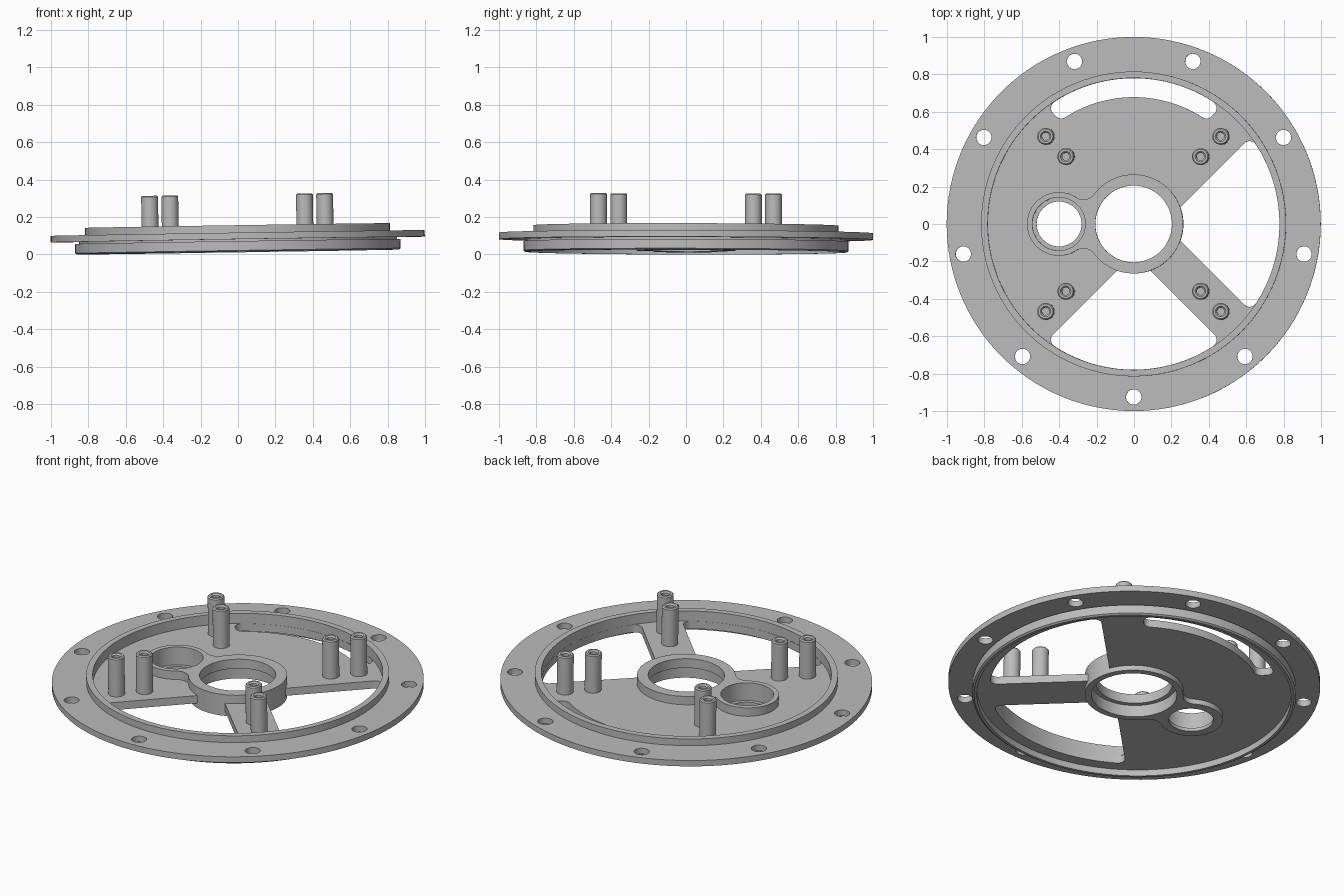
import bpy, bmesh
from math import sin, cos, asin, atan2, radians, sqrt, pi, degrees
from mathutils import Matrix

cube = bpy.data.objects.get("Cube")
if cube:
    bpy.data.objects.remove(cube)

grey = bpy.data.materials.new("metal grey")
grey.use_nodes = True
COLOUR = (0.5, 0.5, 0.5, 1)
grey.diffuse_color = COLOUR
grey.node_tree.nodes["Principled BSDF"].inputs["Base Color"].default_value = COLOUR


def make(name, bm):
    bmesh.ops.remove_doubles(bm, verts=bm.verts, dist=1e-5)
    bmesh.ops.recalc_face_normals(bm, faces=bm.faces)
    mesh = bpy.data.meshes.new(name)
    bm.to_mesh(mesh)
    bm.free()
    mesh.materials.append(grey)
    ob = bpy.data.objects.new(name, mesh)
    bpy.context.collection.objects.link(ob)
    return ob


def lathe(name, profile, steps, x=0, y=0):
    """Spin a radius/height profile that starts and ends on the axis."""
    bm = bmesh.new()
    vs = [bm.verts.new((r, 0, z)) for r, z in profile]
    es = [bm.edges.new(p) for p in zip(vs, vs[1:])]
    bmesh.ops.spin(bm, geom=vs + es, cent=(0, 0, 0), axis=(0, 0, 1),
                   angle=2 * pi, steps=steps, use_merge=True)
    bmesh.ops.translate(bm, verts=bm.verts, vec=(x, y, 0))
    return make(name, bm)


def prism(name, outline, z0, z1):
    bm = bmesh.new()
    face = bm.faces.new([bm.verts.new((x, y, z0)) for x, y in outline])
    up = bmesh.ops.extrude_face_region(bm, geom=[face])["geom"]
    bmesh.ops.translate(bm, vec=(0, 0, z1 - z0),
                        verts=[v for v in up if isinstance(v, bmesh.types.BMVert)])
    return make(name, bm)


def polar(r, a):
    return r * cos(radians(a)), r * sin(radians(a))


def arc(centre, r, a0, a1, n):
    pts = []
    for i in range(n + 1):
        dx, dy = polar(r, a0 + (a1 - a0) * i / n)
        pts.append((centre[0] + dx, centre[1] + dy))
    return pts


def activate(ob):
    bpy.ops.object.select_all(action='DESELECT')
    ob.select_set(True)
    bpy.context.view_layer.objects.active = ob


def combine(body, tool, operation):
    activate(body)
    mod = body.modifiers.new(operation, 'BOOLEAN')
    mod.operation, mod.solver, mod.object = operation, 'EXACT', tool
    bpy.ops.object.modifier_apply(modifier=mod.name)
    bpy.data.objects.remove(tool)


def bore(body, x, y, r, z0, z1, steps=48):
    tool = lathe("bore_cutter", [(0, z0), (r, z0), (r, z1), (0, z1)], steps, x, y)
    combine(body, tool, 'DIFFERENCE')


# Round cover: web plate, raised lip, bolt flange and lower spigot
cover = lathe("cover_plate", [
    (0, .095), (.78, .095), (.78, .155), (.815, .155), (.815, .115), (1, .115),
    (1, .08), (.85, .08), (.85, .07), (.87, .07), (.87, .02), (.86, .013),
    (.845, .013), (.845, .05), (0, .05)], 128)


# Openings between the diagonal spokes, with rounded corners
def window(middle, inner=None, outer=.779, half=.113, c=.04):
    def lean(r):
        return 45 - degrees(asin((half + c) / r))
    b = lean(outer - c)
    pts = arc((0, 0), outer, middle - b, middle + b, 32)
    pts += arc(polar(outer - c, middle + b), c, middle + b, middle + 135, 8)[1:]
    if inner:
        g = lean(inner + c)
        pts += arc(polar(inner + c, middle + g), c, middle + 135, middle + 180 + g, 8)
        pts += arc((0, 0), inner, middle + g, middle - g, 32)[1:-1]
        pts += arc(polar(inner + c, middle - g), c, middle + 180 - g, middle + 225, 8)
    else:
        pts.append(polar(half * sqrt(2), middle))
    pts += arc(polar(outer - c, middle - b), c, middle + 225, middle + 360 - b, 8)[:-1]
    return prism("window_cutter", pts, -.1, .3)


for tool in (window(0), window(-90), window(90, inner=.678)):
    combine(cover, tool, 'DIFFERENCE')

# Two bearing bosses joined by a filleted neck
BIG, SMALL, GAP, FILLET = .265, .17, .4, .07
fx = ((BIG + FILLET) ** 2 - (SMALL + FILLET) ** 2 + GAP ** 2) / (2 * GAP)
fy = sqrt((BIG + FILLET) ** 2 - fx ** 2)
t = degrees(atan2(fy, -fx))
s = degrees(atan2(fy, GAP - fx))
outline = arc((0, 0), BIG, -t, t, 64)
outline += arc((-fx, fy), FILLET, t - 180, s - 180, 10)[1:]
outline += arc((-GAP, 0), SMALL, s, 360 - s, 48)[1:]
outline += arc((-fx, -fy), FILLET, 180 - s, 180 - t, 10)[1:-1]
combine(cover, prism("boss", outline, .02, .145), 'UNION')

# Stepped bores
bore(cover, 0, 0, .205, -.1, .3, 80)
bore(cover, 0, 0, .23, -.1, .09, 80)
bore(cover, -GAP, 0, .12, -.1, .3)
bore(cover, -GAP, 0, .142, .04, .3)

# Nine flange bolt holes
for k in range(9):
    x, y = polar(.925, 40 * k - 90)
    bore(cover, x, y, .041, -.1, .3, 32)

# Four pairs of hollow standoff posts
parts = [cover]
for sx, side in ((-1, "right"), (1, "left")):
    for sy, end in ((-1, "front"), (1, "back")):
        for d, place in ((.36, "inner"), (.468, "outer")):
            parts.append(lathe(f"{end}_{side}_{place}_post", [
                (0, .085), (.045, .085), (.045, .314), (.039, .32), (.028, .32),
                (.02, .312), (.02, .25), (0, .25)], 32, sx * d, sy * d))

# Slight overall tilt and smooth shading with sharp edges
tilt = Matrix.Rotation(-.0155, 4, 'Y') @ Matrix.Rotation(-.002, 4, 'X')
for ob in parts:
    ob.data.transform(tilt)
    activate(ob)
    bpy.ops.object.shade_smooth_by_angle(angle=radians(30))
